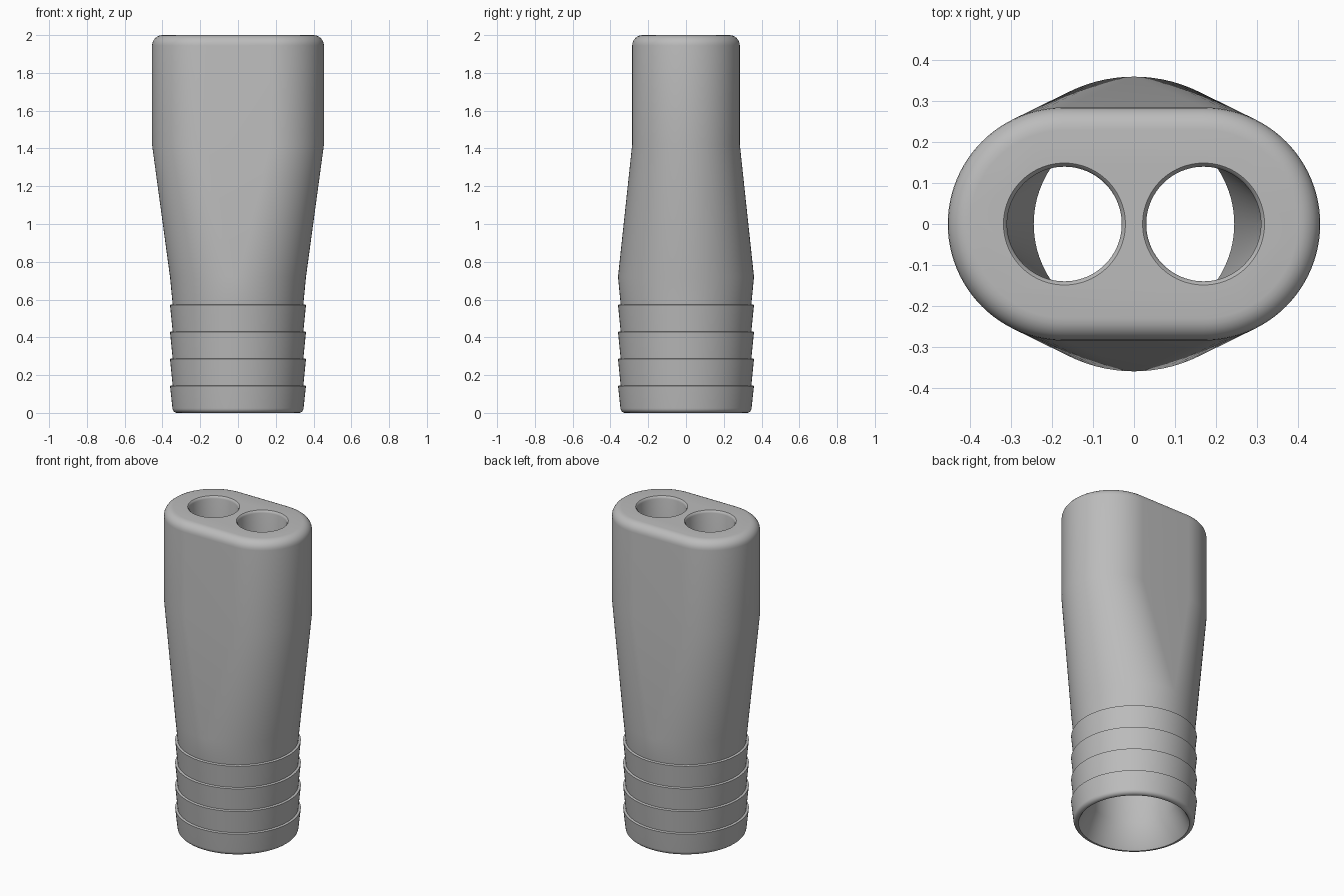
import bpy, bmesh, math

if "Cube" in bpy.data.objects:
    bpy.data.objects.remove(bpy.data.objects["Cube"])

SEG = 48                       # segments per half-round end
SPREAD, HOLE_R = 0.17, 0.14    # hole offset and radius

grey = bpy.data.materials.new("plain_grey")
grey.use_nodes = True
grey.diffuse_color = (0.5, 0.5, 0.5, 1)
grey.node_tree.nodes["Principled BSDF"].inputs["Base Color"].default_value = (0.5, 0.5, 0.5, 1)


def ring(bm, spread, radius, z, cx=0.0):
    """Stadium-shaped ring; a spread of zero gives a circle."""
    verts = []
    for side in (1, -1):
        for i in range(SEG + 1):
            a = math.pi * i / SEG - math.pi / 2
            verts.append(bm.verts.new((cx + side * (spread + radius * math.cos(a)),
                                       side * radius * math.sin(a), z)))
    return verts


def loft(name, sections, cx=0.0):
    """Closed solid skinned through (spread, radius, z) sections."""
    bm = bmesh.new()
    rings = [ring(bm, *s, cx) for s in sections]
    for a, b in zip(rings, rings[1:]):
        for i in range(len(a)):
            j = (i + 1) % len(a)
            bm.faces.new((a[i], a[j], b[j], b[i]))
    bm.faces.new(rings[0])
    bm.faces.new(rings[-1])
    bmesh.ops.remove_doubles(bm, verts=bm.verts, dist=1e-5)
    bmesh.ops.recalc_face_normals(bm, faces=bm.faces)
    mesh = bpy.data.meshes.new(name)
    bm.to_mesh(mesh)
    bm.free()
    mesh.materials.append(grey)
    obj = bpy.data.objects.new(name, mesh)
    bpy.context.collection.objects.link(obj)
    return obj


def fillet(spread, radius, z, r, up, steps=6):
    """Rounded edge sections turning inward, towards z."""
    out = []
    for i in range(steps + 1):
        a = math.pi / 2 * i / steps
        out.append((spread, radius - r + r * math.cos(a), z - up * r * (1 - math.sin(a))))
    return out


# Outer skin: rounded foot, four barbs, taper, then the flat-sided head
outer = fillet(0, 0.347, 0, 0.025, -1)[::-1]
for k in range(1, 5):
    z = 0.143 * k
    outer += [(0, 0.36, z), (0, 0.346, z + 0.003)]
outer += [(0, 0.36, 0.72), (SPREAD, 0.285, 1.42)]
outer += fillet(SPREAD, 0.285, 2.0, 0.055, 1)

# Bore: flared mouth, round neck, widening into a flat-sided chamber
bore = [(0, 0.33, -0.02), (0, 0.315, 0.005), (0, 0.305, 0.02), (0, 0.245, 0.15), (0, 0.245, 0.72),
        (SPREAD, HOLE_R + 0.002, 1.40), (SPREAD, HOLE_R + 0.002, 1.44)]

body = loft("connector_body", outer)
cutters = [loft("bore_cutter", bore)]

# Twin round holes with softened rims
for side, cx in (("left", SPREAD), ("right", -SPREAD)):
    cutters.append(loft(side + "_hole_cutter",
                        [(0, HOLE_R, 1.41), (0, HOLE_R, 1.985), (0, HOLE_R + 0.003, 1.994),
                         (0, HOLE_R + 0.009, 2.0), (0, HOLE_R + 0.009, 2.02)], cx))

bpy.context.view_layer.objects.active = body
for c in cutters:
    c.hide_render = True
    mod = body.modifiers.new("cut", "BOOLEAN")
    mod.operation = "DIFFERENCE"
    mod.solver = "EXACT"
    mod.object = c
    bpy.ops.object.modifier_apply(modifier=mod.name)
    bpy.data.objects.remove(c)

# Smooth shading with sharp barb edges
bpy.ops.object.select_all(action="DESELECT")
body.select_set(True)
bpy.ops.object.shade_smooth_by_angle(angle=math.radians(30))
